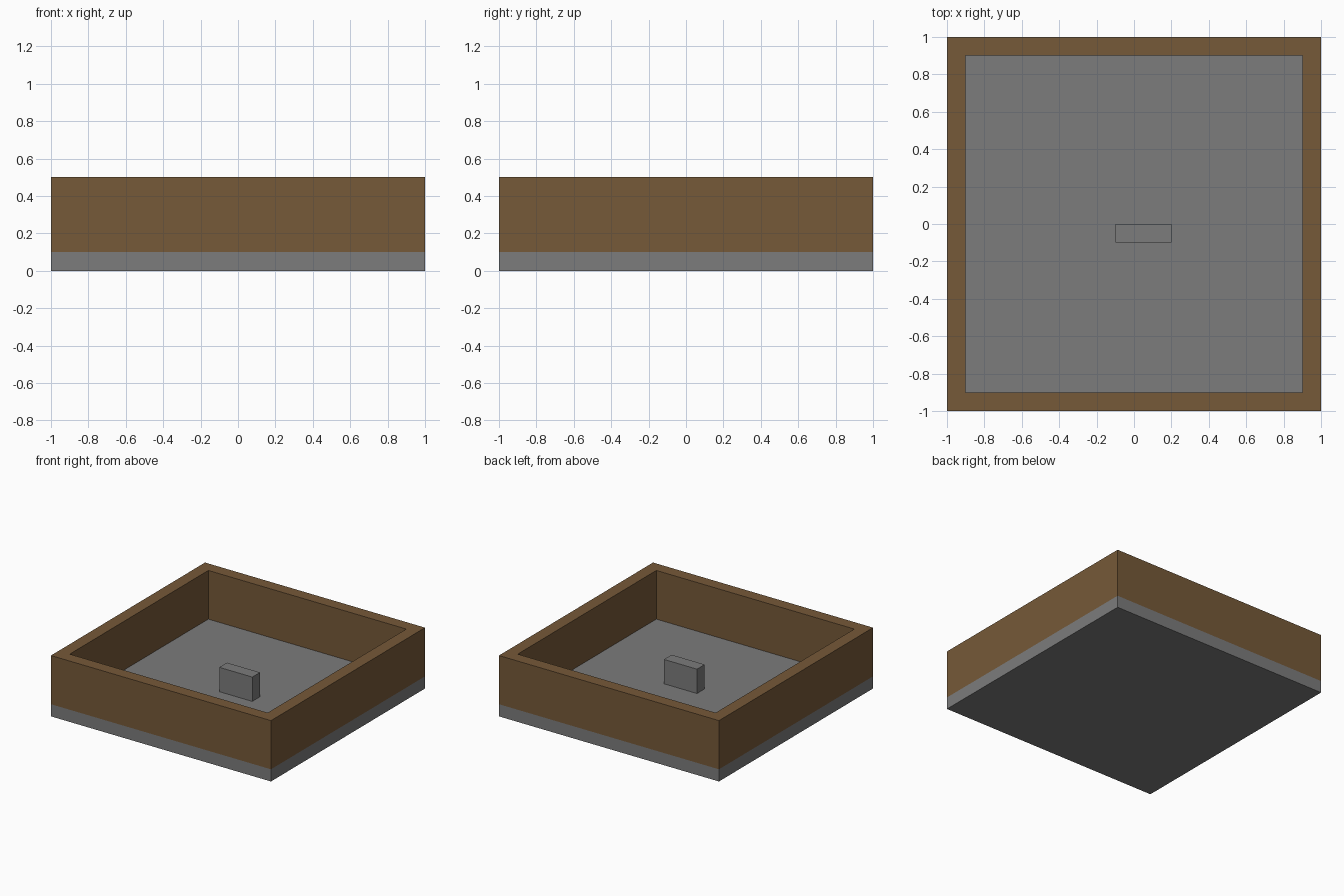
import bpy
import bmesh
from mathutils import Vector

default = bpy.data.objects.get("Cube")
if default:
    bpy.data.objects.remove(default, do_unlink=True)


def make_material(name, colour):
    mat = bpy.data.materials.new(name)
    mat.use_nodes = True
    mat.diffuse_color = colour
    mat.node_tree.nodes["Principled BSDF"].inputs["Base Color"].default_value = colour
    return mat


def box_mesh(low, high):
    """Return a bmesh box spanning two corners."""
    low, high = Vector(low), Vector(high)
    bm = bmesh.new()
    bmesh.ops.create_cube(bm, size=1)
    bmesh.ops.scale(bm, vec=high - low, verts=bm.verts)
    bmesh.ops.translate(bm, vec=(low + high) / 2, verts=bm.verts)
    bm.normal_update()
    return bm


def add_object(name, bm, mat):
    mesh = bpy.data.meshes.new(name)
    bm.to_mesh(mesh)
    bm.free()
    mesh.materials.append(mat)
    obj = bpy.data.objects.new(name, mesh)
    bpy.context.collection.objects.link(obj)
    return obj


grey = make_material("stone grey", (0.2, 0.2, 0.2, 1))
brown = make_material("wood brown", (0.18, 0.1, 0.04, 1))

WALL = 0.1    # wall thickness
FLOOR = 0.1   # top of the base slab
RIM = 0.5     # top of the walls

# Base slab
add_object("base_slab", box_mesh((-1, -1, 0), (1, 1, FLOOR)), grey)

# Square wall frame: inset the top, sink the opening down to the floor
bm = box_mesh((-1, -1, FLOOR), (1, 1, RIM))
bottom = [f for f in bm.faces if f.normal.z < -0.5]
bmesh.ops.delete(bm, geom=bottom, context="FACES")
top = [f for f in bm.faces if f.normal.z > 0.5]
bmesh.ops.inset_region(bm, faces=top, thickness=WALL, use_even_offset=True)
sunk = bmesh.ops.extrude_discrete_faces(bm, faces=top)["faces"]
bmesh.ops.translate(bm, vec=(0, 0, FLOOR - RIM), verts=sunk[0].verts)
bmesh.ops.delete(bm, geom=sunk, context="FACES")
add_object("wall_frame", bm, brown)

# Small block standing on the floor
add_object("centre_block", box_mesh((-0.1, -0.1, FLOOR), (0.2, 0, 0.3)), grey)
